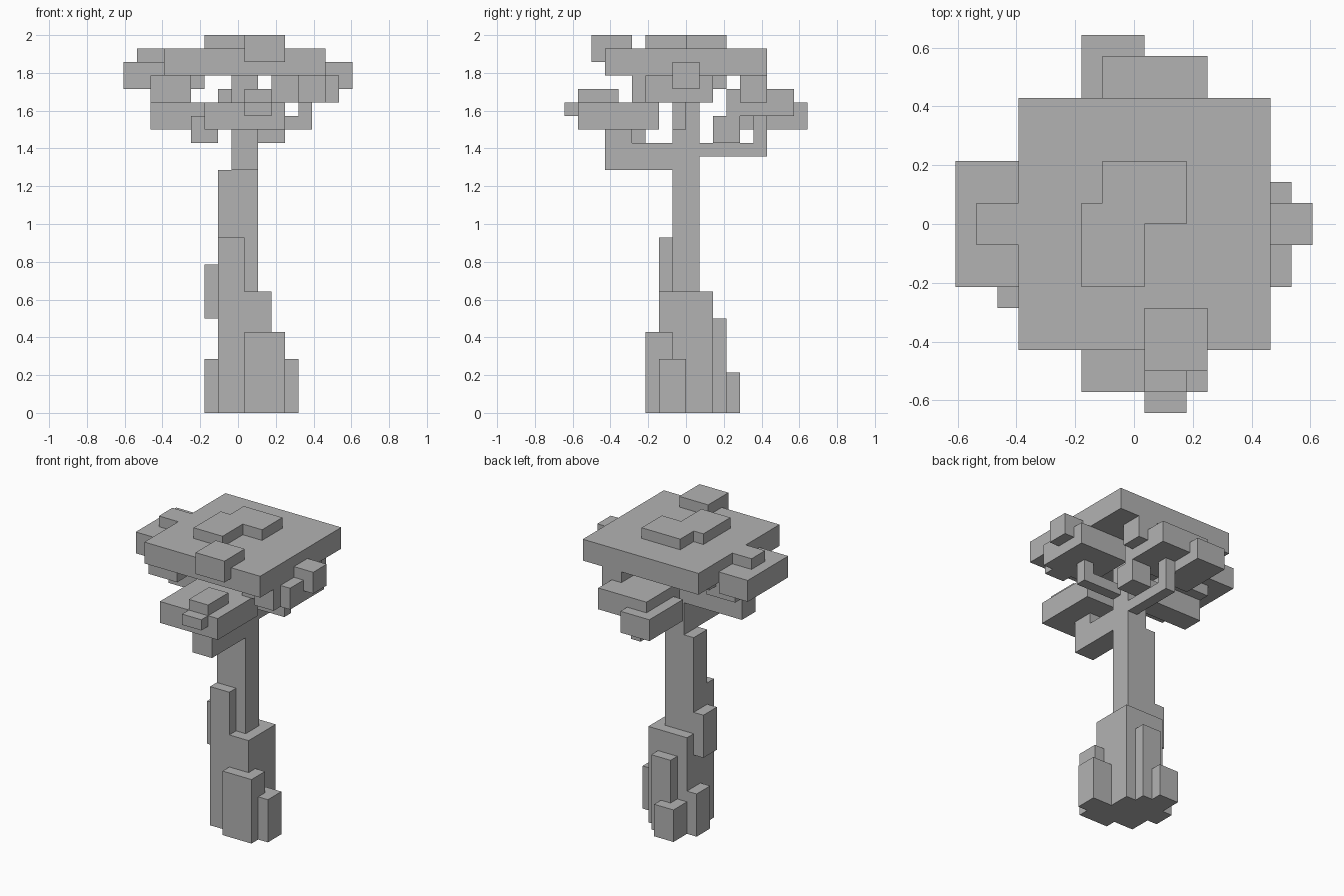
import bpy
import bmesh
from mathutils import Vector

cube = bpy.data.objects.get("Cube")
if cube:
    bpy.data.objects.remove(cube, do_unlink=True)

U = 1 / 14  # size of one block

grey = bpy.data.materials.new("plain_grey")
grey.use_nodes = True
grey.diffuse_color = (0.45, 0.45, 0.45, 1)
grey.node_tree.nodes["Principled BSDF"].inputs["Base Color"].default_value = grey.diffuse_color


def block(bm, x, y, z):
    """Add a box spanning the given ranges; x columns sit half a block off centre."""
    lo = Vector((x[0] - 0.5, y[0], z[0])) * U
    hi = Vector((x[1] - 0.5, y[1], z[1])) * U
    verts = bmesh.ops.create_cube(bm, size=1)["verts"]
    bmesh.ops.scale(bm, verts=verts, vec=hi - lo)
    bmesh.ops.translate(bm, verts=verts, vec=(lo + hi) / 2)


def part(name, *boxes):
    bm = bmesh.new()
    for box in boxes:
        block(bm, *box)
    mesh = bpy.data.meshes.new(name)
    bm.to_mesh(mesh)
    bm.free()
    mesh.materials.append(grey)
    bpy.context.collection.objects.link(bpy.data.objects.new(name, mesh))


# Trunk: wide foot, middle, thin top
part("trunk",
     ((-1, 3), (-2, 2), (0, 9)),
     ((-1, 2), (-1, 1), (9, 18)),
     ((0, 2), (-1, 1), (18, 25)))
part("front_trunk_ridge", ((-1, 1), (-2, -1), (9, 13)))
part("right_trunk_knot", ((-2, -1), (-1, 1), (7, 11)))

# Roots around the foot
part("front_root", ((1, 4), (-3, -1), (0, 6)))
part("left_root", ((3, 5), (-2, 0), (0, 4)))
part("right_root", ((-2, -1), (0, 2), (0, 4)))
part("back_root", ((0, 2), (2, 3), (0, 7)))
part("back_root_tip", ((-1, 1), (2, 4), (0, 3)))

# Branches
part("front_branch",
     ((0, 2), (-6, -1), (18, 20)),
     ((0, 2), (-6, -4), (20, 21)))
part("back_branch",
     ((1, 2), (1, 6), (19, 20)),
     ((1, 2), (5, 6), (20, 22)))
part("left_branch",
     ((2, 6), (-1, 0), (21, 22)),
     ((5, 6), (-1, 0), (22, 23)))
part("right_branch", ((-6, 0), (-1, 1), (21, 23)))

# Lower leaf clumps
part("front_leaves",
     ((-2, 4), (-8, -2), (21, 23)),
     ((1, 3), (-8, -5), (23, 24)),
     ((1, 3), (-9, -8), (22, 23)),
     ((-3, -1), (-5, -3), (20, 22)))
part("back_leaves",
     ((-1, 4), (3, 8), (22, 24)),
     ((-2, 1), (4, 9), (21, 23)),
     ((2, 4), (2, 4), (20, 22)),
     ((3, 5), (4, 6), (23, 25)))
part("left_leaves",
     ((3, 8), (-3, 2), (23, 25)),
     ((5, 7), (-4, -3), (23, 25)),
     ((7, 9), (-1, 1), (24, 26)))
part("right_leaves",
     ((-6, -3), (-4, 2), (23, 25)),
     ((-4, -2), (1, 3), (24, 25)),
     ((-8, -5), (-3, 3), (24, 26)),
     ((-7, -5), (-1, 1), (26, 27)))

# Crown
part("crown_slab", ((-5, 7), (-6, 6), (25, 27)))
part("crown_top",
     ((-2, 1), (-3, 1), (27, 28)),
     ((-1, 3), (0, 3), (27, 28)))
part("crown_front_tuft", ((1, 4), (-7, -4), (26, 28)))
